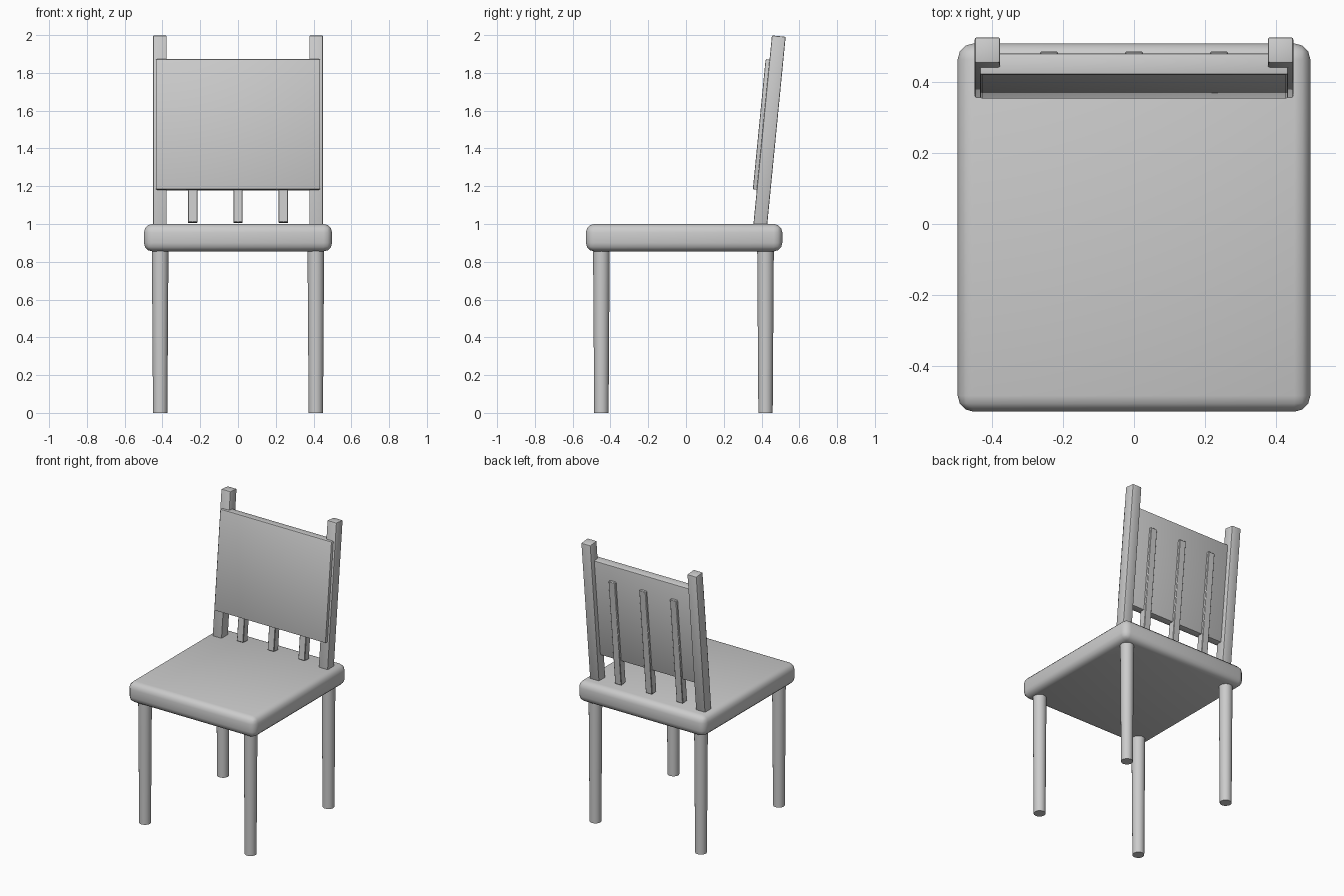
import bpy
import math
from mathutils import Matrix, Vector

cube = bpy.data.objects.get("Cube")
if cube:
    bpy.data.objects.remove(cube, do_unlink=True)

grey = bpy.data.materials.new("plain grey")
grey.use_nodes = True
colour = (0.6, 0.6, 0.6, 1)
grey.diffuse_color = colour
grey.node_tree.nodes["Principled BSDF"].inputs["Base Color"].default_value = colour

# The backrest parts share one tilted frame, hinged on the seat top
BACK = Matrix.Translation((0, 0.357, 1)) @ Matrix.Rotation(math.radians(-5.6), 4, 'X')


def finish(obj, name):
    obj.name = name
    obj.data.materials.append(grey)
    bpy.ops.object.shade_smooth_by_angle(angle=math.radians(40))
    return obj


def box(name, low, high, bevel, segments=2, frame=Matrix()):
    """Bevelled box between two corners, placed in a frame."""
    low, high = Vector(low), Vector(high)
    bpy.ops.mesh.primitive_cube_add(size=1)
    obj = bpy.context.object
    obj.data.transform(Matrix.Translation((low + high) / 2)
                       @ Matrix.Diagonal((high - low).to_4d()))
    obj.matrix_world = frame
    mod = obj.modifiers.new("soft edges", 'BEVEL')
    mod.width = bevel
    mod.segments = segments
    bpy.ops.object.modifier_apply(modifier=mod.name)
    return finish(obj, name)


# Seat
box("seat", (-0.498, -0.53, 0.855), (0.498, 0.51, 1), 0.045, 3)

# Tapered round legs
for side, x in (("right", -0.412), ("left", 0.412)):
    for end, y in (("front", -0.448), ("back", 0.421)):
        bpy.ops.mesh.primitive_cone_add(vertices=24, radius1=0.038, radius2=0.044,
                                        depth=0.87, location=(x, y, 0.435))
        finish(bpy.context.object, f"{end}_{side}_leg")

# Backrest posts
for side, x in (("right", -0.414), ("left", 0.414)):
    box(f"{side}_back_post", (x - 0.036, 0, -0.01), (x + 0.036, 0.073, 1.003),
        0.006, 2, BACK)

# Backrest panel
box("back_panel", (-0.435, -0.021, 0.182), (0.435, 0.04, 0.875), 0.006, 2, BACK)

# Slats behind the panel
for name, x in (("right", -0.24), ("middle", 0), ("left", 0.24)):
    box(f"{name}_slat", (x - 0.025, 0.006, 0.01), (x + 0.025, 0.056, 0.765),
        0.003, 1, BACK)
